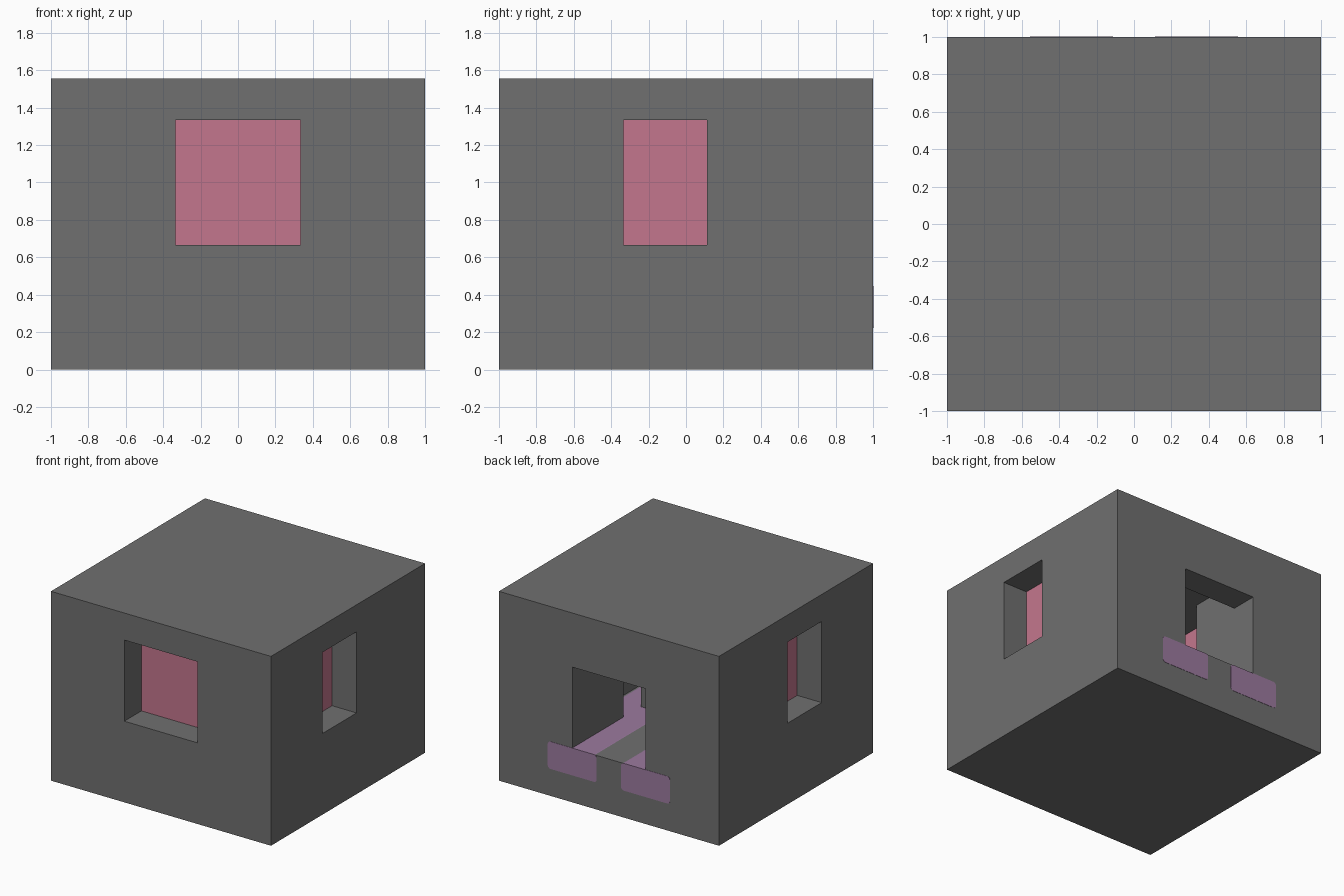
import bpy

cube = bpy.data.objects.get("Cube")
if cube:
    bpy.data.objects.remove(cube, do_unlink=True)

U = 2 / 9  # one building block


def material(name, rgb):
    m = bpy.data.materials.new(name)
    m.use_nodes = True
    m.diffuse_color = (*rgb, 1)
    m.node_tree.nodes["Principled BSDF"].inputs["Base Color"].default_value = (*rgb, 1)
    return m


grey = material("dark_grey", (0.16, 0.16, 0.16))
pink = material("pink", (0.55, 0.183, 0.27))
purple = material("purple", (0.33, 0.195, 0.345))


def block(name, x, y, z, mat):
    """Box given by (low, high) ranges in building blocks."""
    bpy.ops.mesh.primitive_cube_add(size=1)
    ob = bpy.context.object
    ob.name = name
    for v in ob.data.vertices:
        for i, (lo, hi) in enumerate((x, y, z)):
            v.co[i] = U * (lo if v.co[i] < 0 else hi)
    ob.data.materials.append(mat)
    return ob


def apply(ob, mod):
    bpy.ops.object.select_all(action="DESELECT")
    bpy.context.view_layer.objects.active = ob
    ob.select_set(True)
    bpy.ops.object.modifier_apply(modifier=mod.name)


def cut(ob, x, y, z):
    cutter = block("cutter", x, y, z, grey)
    cutter.hide_render = True
    mod = ob.modifiers.new("cut", "BOOLEAN")
    mod.operation = "DIFFERENCE"
    mod.solver = "EXACT"
    mod.object = cutter
    apply(ob, mod)
    bpy.data.objects.remove(cutter, do_unlink=True)


# Hollow shell: room, hall and rear doorway
shell = block("shell", (-4.5, 4.5), (-4.5, 4.5), (0, 7), grey)
cut(shell, (-2.5, 2.5), (-2.5, 1.5), (2, 6))
cut(shell, (-1.5, 1.5), (1.2, 3.5), (2, 6))
cut(shell, (-1.5, 1.5), (3.2, 5), (2, 5))

# Front window
cut(shell, (-1.5, 1.5), (-5, -2.2), (3, 6))
block("front_window_pane", (-1.5, 1.5), (-3.5, -2.5), (3, 6), pink)

# Side windows and the two floor beams showing through the rear wall
for side, s in (("left", 1), ("right", -1)):
    span = lambda lo, hi: tuple(sorted((s * lo, s * hi)))
    cut(shell, span(2.2, 5), (-1.5, 0.5), (3, 6))
    block(side + "_window_pane", span(2.5, 3.5), (-1.5, 0.5), (3, 6), pink)
    beam = block(side + "_floor_beam", span(0.5, 2.5), (-3.5, 4.51), (1, 2.01), purple)
    bevel = beam.modifiers.new("rounded_edges", "BEVEL")
    bevel.width = 0.025
    bevel.segments = 3
    # Keep the rear end flat by rounding only the lengthwise edges
    bevel.limit_method = "WEIGHT"
    weights = beam.data.attributes.new("bevel_weight_edge", "FLOAT", "EDGE")
    for e in beam.data.edges:
        p, q = (beam.data.vertices[i].co for i in e.vertices)
        weights.data[e.index].value = 1.0 if abs(p.y - q.y) > U else 0.0
    apply(beam, bevel)

# Low block in the middle of the room
block("inner_block", (-1.5, 1.5), (-1.5, 0.5), (2, 3), grey)
